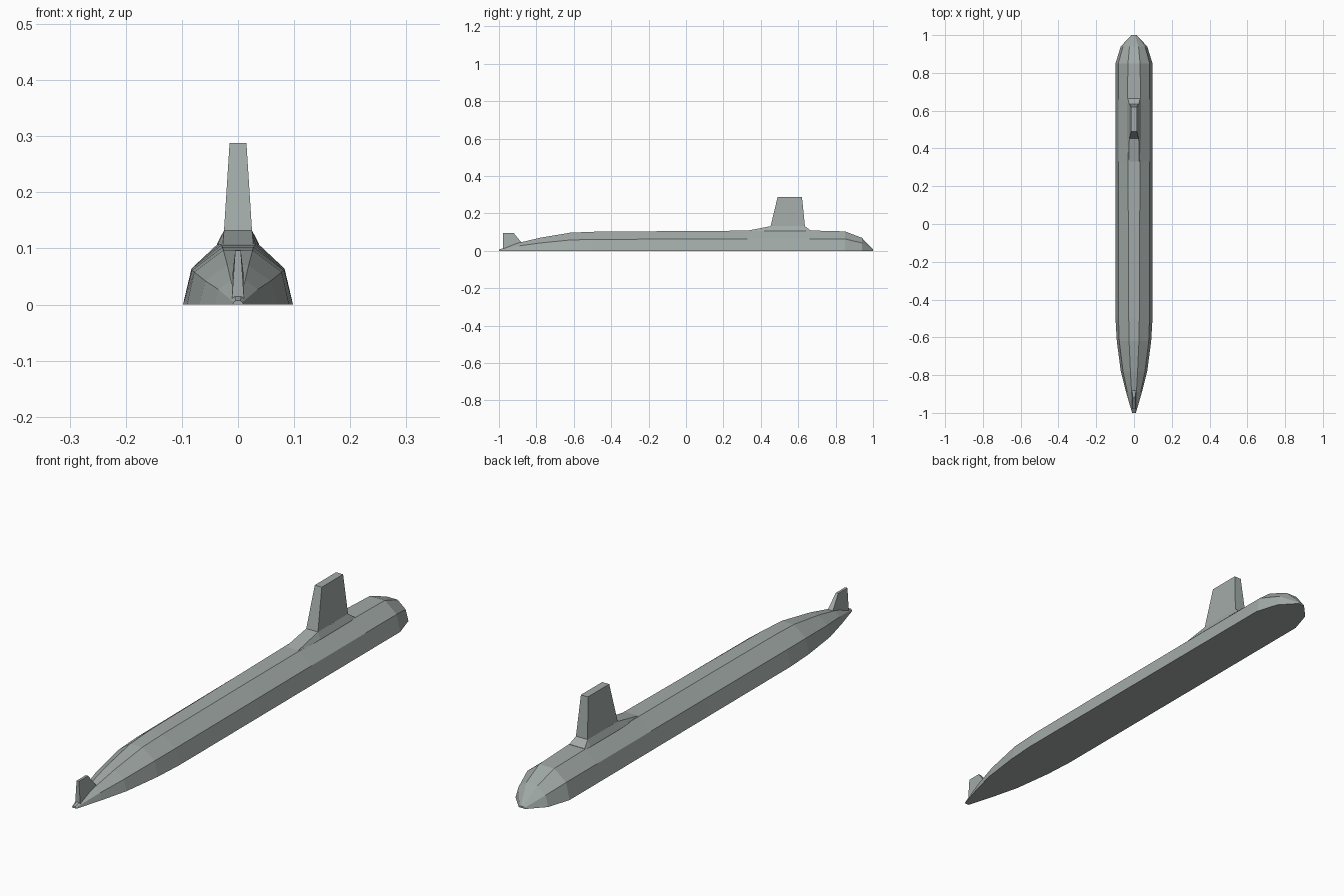
import bpy, bmesh

# Dark green-grey paint
paint = bpy.data.materials.new("hull_paint")
paint.diffuse_color = (0.36, 0.405, 0.39, 1)


def loft(name, rings):
    """Skin a list of equal-length point rings and cap both ends."""
    bm = bmesh.new()
    loops = [[bm.verts.new(p) for p in ring] for ring in rings]
    n = len(loops[0])
    for a, b in zip(loops, loops[1:]):
        for i in range(n):
            j = (i + 1) % n
            bm.faces.new((a[i], a[j], b[j], b[i]))
    bm.faces.new(loops[0])
    bm.faces.new(loops[-1])
    bmesh.ops.recalc_face_normals(bm, faces=bm.faces)
    mesh = bpy.data.meshes.new(name)
    bm.to_mesh(mesh)
    bm.free()
    mesh.materials.append(paint)
    obj = bpy.data.objects.new(name, mesh)
    bpy.context.collection.objects.link(obj)
    return obj


def section(y, half):
    """Mirror a half profile of (x, z) points into a closed ring at y."""
    return ([(x, y, z) for x, z in half]
            + [(-x, y, z) for x, z in reversed(half)])


def slab(y0, y1, z0, z1, w):
    """Horizontal rectangle from y0 to y1, with its own z at each end."""
    return [(-w, y0, z0), (w, y0, z0), (w, y1, z1), (-w, y1, z1)]


# Waterline hull: y, base half width, shoulder x, shoulder z, deck x, deck z
stations = [
    (-1.00, 0.010, 0.008, 0.004, 0.004, 0.007),
    (-0.89, 0.042, 0.035, 0.027, 0.013, 0.044),
    (-0.78, 0.070, 0.058, 0.042, 0.019, 0.070),
    (-0.62, 0.091, 0.078, 0.058, 0.026, 0.097),
    (-0.50, 0.098, 0.082, 0.061, 0.028, 0.102),
    (0.00, 0.098, 0.083, 0.063, 0.030, 0.106),
    (0.33, 0.098, 0.083, 0.064, 0.032, 0.108),
    (0.66, 0.098, 0.083, 0.064, 0.035, 0.109),
    (0.85, 0.098, 0.083, 0.064, 0.032, 0.104),
    (0.94, 0.070, 0.058, 0.042, 0.024, 0.070),
    (1.00, 0.014, 0.011, 0.004, 0.005, 0.007),
]
loft("hull", [section(y, [(w, 0), (sx, sz), (dx, dz)])
              for y, w, sx, sz, dx, dz in stations])

# Raised fairing at the foot of the sail
loft("sail_fairing", [section(y, [(b, 0.10), (b, zb), (t, zt)]) for y, b, zb, t, zt in (
    (0.33, 0.032, 0.106, 0.027, 0.108),
    (0.452, 0.036, 0.108, 0.025, 0.132),
    (0.636, 0.037, 0.109, 0.025, 0.132),
    (0.665, 0.035, 0.108, 0.033, 0.110))])

# Tapered sail
loft("sail", [slab(0.452, 0.636, 0.131, 0.131, 0.025),
              slab(0.49, 0.62, 0.288, 0.288, 0.015)])

# Tail fin
loft("tail_fin", [slab(-0.978, -0.88, 0.008, 0.045, 0.011),
                  slab(-0.978, -0.922, 0.096, 0.096, 0.005)])
